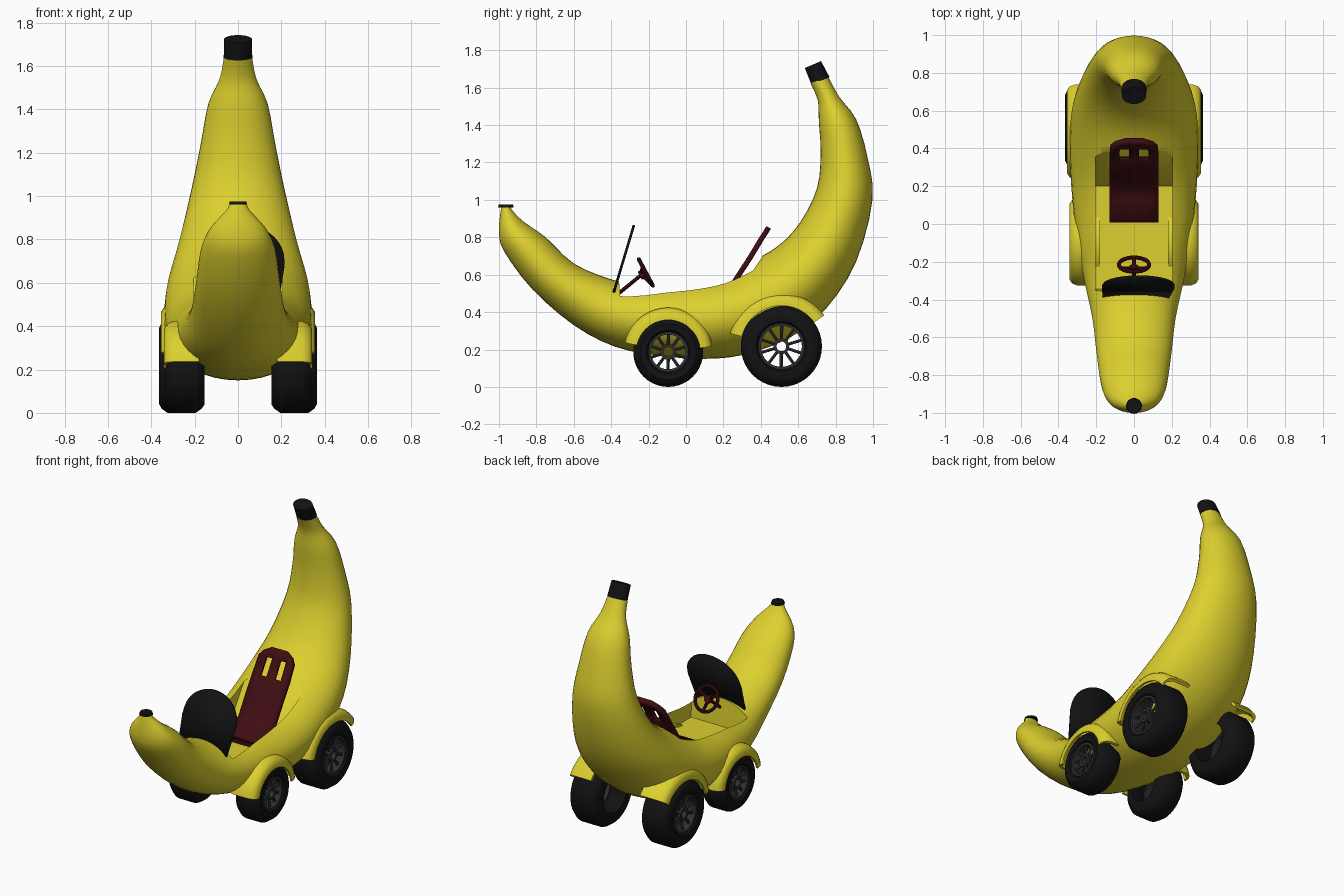
import bpy, bmesh, math
from mathutils import Vector

if "Cube" in bpy.data.objects:
    bpy.data.objects.remove(bpy.data.objects["Cube"])


def material(name, r, g, b):
    m = bpy.data.materials.new(name)
    m.diffuse_color = (r, g, b, 1)
    m.use_nodes = True
    m.node_tree.nodes["Principled BSDF"].inputs["Base Color"].default_value = m.diffuse_color
    return m


YELLOW = material("banana yellow", 0.72, 0.63, 0.028)
BLACK = material("black", 0.006, 0.006, 0.007)
GREY = material("dark rim grey", 0.03, 0.03, 0.034)
RED = material("dark red", 0.05, 0.004, 0.006)


def finish(name, bm, mat, angle=40):
    bmesh.ops.recalc_face_normals(bm, faces=bm.faces)
    me = bpy.data.meshes.new(name)
    bm.to_mesh(me)
    bm.free()
    me.materials.append(mat)
    ob = bpy.data.objects.new(name, me)
    bpy.context.collection.objects.link(ob)
    bpy.ops.object.select_all(action='DESELECT')
    ob.select_set(True)
    bpy.context.view_layer.objects.active = ob
    bpy.ops.object.shade_smooth_by_angle(angle=math.radians(angle))
    return ob


def skin(bm, rings, closed=True, caps=False, loop=False):
    """Bridge a list of point rings with quads."""
    vs = [[bm.verts.new(p) for p in r] for r in rings]
    n = len(vs[0])
    pairs = list(zip(vs, vs[1:])) + ([(vs[-1], vs[0])] if loop else [])
    for a, b in pairs:
        for i in range(n if closed else n - 1):
            j = (i + 1) % n
            bm.faces.new((a[i], a[j], b[j], b[i]))
    if caps:
        bm.faces.new(vs[0])
        bm.faces.new(vs[-1])


def ellipse(bottom, top, w, n=36):
    b, t = Vector((0, *bottom)), Vector((0, *top))
    c, h = (b + t) / 2, (t - b) / 2
    return [c + h * math.cos(k * math.tau / n) + Vector((w * math.sin(k * math.tau / n), 0, 0))
            for k in range(n)]


def revolve(name, prof, cy, cz, mat, a0=0, a1=360, n=40, side=1, closed=True):
    """Turn an (x, radius) profile about a wheel axle."""
    full = a1 - a0 == 360
    bm = bmesh.new()
    rings = []
    for k in range(n if full else n + 1):
        a = math.radians(a0 + (a1 - a0) * k / n)
        rings.append([(side * x, cy + r * math.cos(a), cz + r * math.sin(a)) for x, r in prof])
    skin(bm, rings, closed=closed, caps=closed and not full, loop=full)
    return finish(name, bm, mat)


def rod(name, p, q, r, mat, n=10, r2=None):
    p, q = Vector(p), Vector(q)
    bm = bmesh.new()
    rot = (q - p).to_track_quat('Z', 'Y')
    rings = [[c + rot @ Vector((s * math.cos(k * math.tau / n), s * math.sin(k * math.tau / n), 0))
              for k in range(n)] for c, s in ((p, r), (q, r2 or r))]
    skin(bm, rings, caps=True)
    return finish(name, bm, mat)


def apply_mod(ob, kind, **props):
    m = ob.modifiers.new(kind, kind)
    for k, v in props.items():
        setattr(m, k, v)
    bpy.context.view_layer.objects.active = ob
    bpy.ops.object.modifier_apply(modifier=m.name)


# Banana body: bottom y,z / top y,z / half width
SECTIONS = [
    (-.985, .965, -.94, .965, .04), (-.993, .925, -.925, .94, .055), (-1, .82, -.87, .885, .125),
    (-.97, .72, -.75, .80, .17), (-.82, .52, -.60, .66, .195), (-.60, .33, -.40, .575, .22),
    (-.38, .215, -.25, .55, .26), (-.15, .168, -.10, .56, .295), (.08, .15, .05, .57, .32),
    (.30, .17, .20, .60, .335), (.55, .26, .35, .67, .34), (.75, .42, .50, .76, .325),
    (.91, .67, .61, .88, .275), (.997, 1.0, .70, 1.06, .215), (.97, 1.23, .72, 1.25, .172),
    (.91, 1.43, .71, 1.42, .137), (.82, 1.55, .705, 1.53, .085), (.762, 1.655, .665, 1.625, .065)]


def spline(pts, steps):
    out = []
    for i in range(len(pts) - 1):
        p = [pts[max(0, min(len(pts) - 1, i + d))] for d in (-1, 0, 1, 2)]
        for s in range(steps):
            t = s / steps
            out.append([.5 * (2 * b + (c - a) * t + (2 * a - 5 * b + 4 * c - d) * t * t
                              + (3 * b - a - 3 * c + d) * t ** 3) for a, b, c, d in zip(*p)])
    return out + [pts[-1]]


bm = bmesh.new()
skin(bm, [ellipse(s[0:2], s[2:4], s[4]) for s in spline(SECTIONS, 3)], caps=True)
body = finish("banana_body", bm, YELLOW)

# Cockpit opening
bm = bmesh.new()
side = [(-.385, .95), (-.345, .385), (.20, .385), (.41, .70), (.42, .95)]
skin(bm, [[(x, y, z) for y, z in side] for x in (-.205, .205)], caps=True)
cutter = finish("cockpit_cutter", bm, YELLOW)
apply_mod(body, 'BOOLEAN', object=cutter, operation='DIFFERENCE', solver='EXACT')
bpy.data.objects.remove(cutter)
bpy.ops.object.select_all(action='DESELECT')
body.select_set(True)
bpy.context.view_layer.objects.active = body
bpy.ops.object.shade_smooth_by_angle(angle=math.radians(40))

# Black stem and tip
bm = bmesh.new()
skin(bm, [ellipse((.768, 1.655), (.67, 1.618), .066), ellipse((.722, 1.742), (.635, 1.705), .064)], caps=True)
finish("stem_end", bm, BLACK)
rod("front_tip", (0, -.963, .96), (0, -.963, .975), .042, BLACK, 20, .038)

# Wheels and fenders, both sides
#        name    y     z/r   x in  x out  fender arc   fender x
AXLES = [("front", -.095, .187, .155, .335, 7, 168, .342),
         ("rear", .51, .217, .16, .365, 36, 166, .355)]
for s, lr in ((1, "left"), (-1, "right")):
    for end, cy, R, xi, xo, a0, a1, fx in AXLES:
        tag = f"{end}_{lr}"
        hr, e = R * .56, .03
        tyre = [(xi, hr), (xi, R * .8), (xi + .012, R - .02), (xi + .04, R), (xo - .04, R),
                (xo - .012, R - .02), (xo, R * .8), (xo - .004, hr + .012), (xo - .02, hr)]
        revolve(tag + "_tyre", tyre, cy, R, BLACK, side=s)
        rim = [(xo - .09, hr - .012), (xo - .012, hr - .012), (xo - .012, hr + .002), (xo - .09, hr + .002)]
        revolve(tag + "_rim", rim, cy, R, GREY, side=s)
        hub = [(xo - .075, .026), (xo - .02, .026), (xo - .02, .042), (xo - .075, .042)]
        revolve(tag + "_hub", hub, cy, R, GREY, n=20, side=s)
        for k in range(10):
            a = k * math.tau / 10 + .3
            c, d = math.cos(a), math.sin(a)
            rod(f"{tag}_spoke_{k}", (s * (xo - .04), cy + .038 * c, R + .038 * d),
                (s * (xo - .035), cy + (hr - .005) * c, R + (hr - .005) * d), .009, GREY, 6)
        F = R + (.05 if end == "front" else .066)
        arch = [(.18, F), (fx - .045, F), (fx - .015, F - .012), (fx, F - .035), (fx, F - .066),
                (fx - .012, F - .066), (fx - .014, F - .04), (fx - .05, F - .018), (.18, F - .018)]
        revolve(tag + "_fender", arch, cy, R, YELLOW, a0, a1, 24, s)

# Bucket seat with two slots in the back
path = [(.01, .445, .13), (.13, .44, .13), (.19, .475, .13), (.26, .59, .13), (.335, .705, .13),
        (.395, .805, .125), (.415, .835, .10), (.43, .86, .05)]
cols = [-1, -.6, -.2, .2, .6, 1]
bm = bmesh.new()
vs = [[bm.verts.new((c * w, y, z)) for c in cols] for y, z, w in path]
for i in range(len(path) - 1):
    for j in range(5):
        if not (i == 4 and j in (1, 3)):
            bm.faces.new((vs[i][j], vs[i][j + 1], vs[i + 1][j + 1], vs[i + 1][j]))
seat = finish("seat", bm, RED)
apply_mod(seat, 'SOLIDIFY', thickness=.028, offset=-1)
bm = bmesh.new()
skin(bm, [[(x, y, z) for x, y in ((-.12, .02), (.12, .02), (.12, .18), (-.12, .18))] for z in (.38, .43)], caps=True)
finish("seat_base", bm, RED)

# Steering wheel and column
centre = Vector((0, -.215, .612))
bpy.ops.mesh.primitive_torus_add(major_radius=.08, minor_radius=.011, major_segments=28, minor_segments=8,
                                 location=centre, rotation=(-math.radians(62), 0, 0))
ring = bpy.context.object
ring.name = "steering_wheel"
ring.data.materials.append(RED)
bpy.ops.object.shade_smooth_by_angle()
up = Vector((0, -.47, .88))
axle = Vector((0, .88, .47))
hub = centre - axle * .025
for k, a in enumerate((90, 210, 330)):
    d = Vector((1, 0, 0)) * math.cos(math.radians(a + 180)) + up * math.sin(math.radians(a + 180))
    rod(f"steering_spoke_{k}", hub, centre + d * .078, .01, RED, 8)
rod("steering_hub", hub - axle * .012, hub + axle * .015, .024, RED, 14)
rod("steering_column", hub, (0, -.36, .50), .01, RED, 8)

# Round-topped windscreen, leaning back
bm = bmesh.new()
outline = [(-.165, .50), (.185, .50), (.215, .68)]
outline += [(.025 + .19 * math.cos(math.radians(a)), .70 + .165 * math.sin(math.radians(a)))
            for a in range(10, 171, 10)] + [(-.17, .68)]
bm.faces.new([bm.verts.new((x, -.385 + (z - .51) * .30, z)) for x, z in outline])
screen = finish("windscreen", bm, BLACK)
apply_mod(screen, 'SOLIDIFY', thickness=.014, offset=0)
